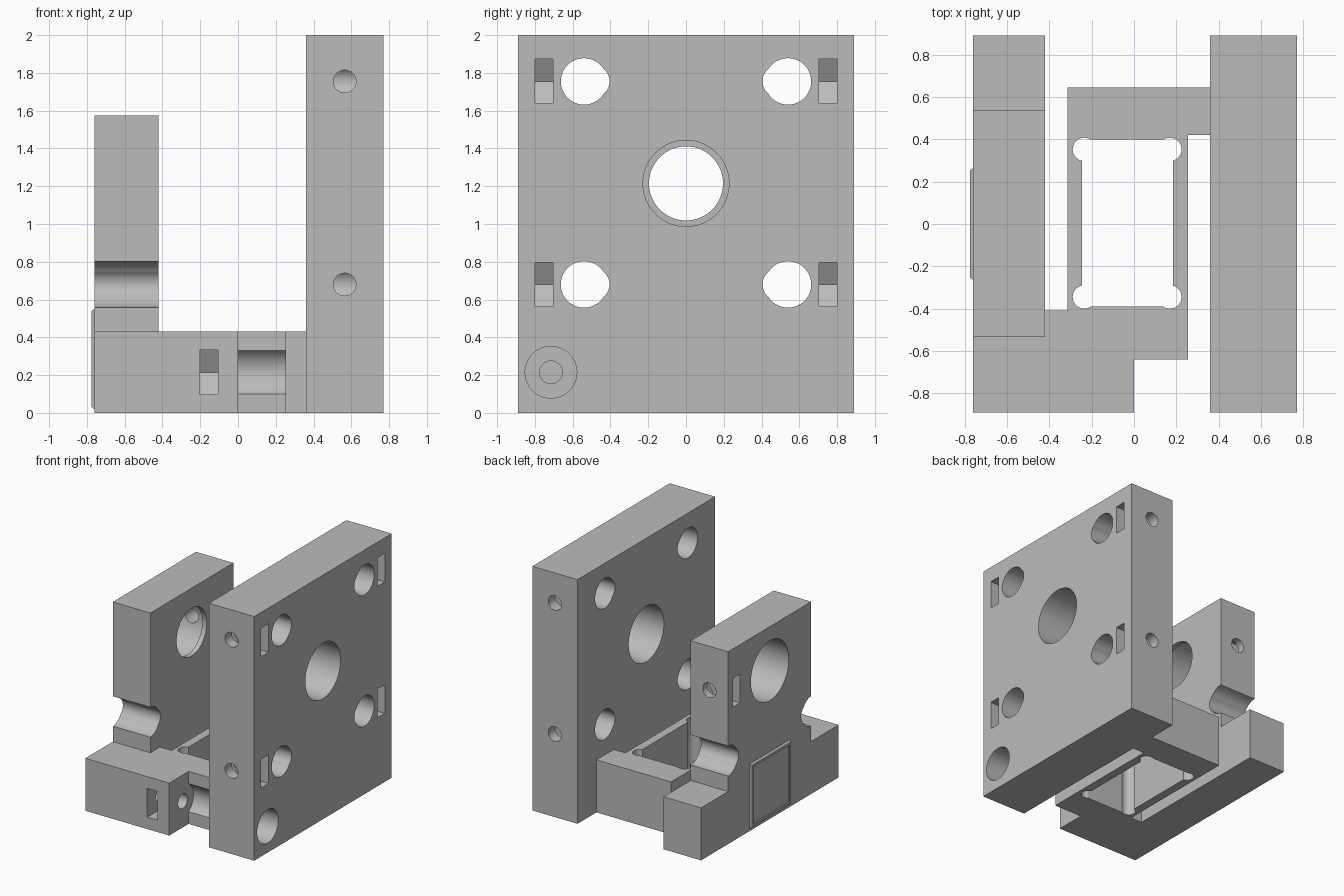
import bpy, bmesh, math
from mathutils import Vector

cube = bpy.data.objects.get("Cube")
if cube:
    bpy.data.objects.remove(cube, do_unlink=True)

grey = bpy.data.materials.new("plain_grey")
grey.use_nodes = True
colour = (0.5, 0.5, 0.5, 1)
grey.diffuse_color = colour
grey.node_tree.nodes["Principled BSDF"].inputs["Base Color"].default_value = colour


def place(axis, t, u, v):
    return {"x": (t, u, v), "y": (u, t, v), "z": (u, v, t)}[axis]


def prism(name, axis, points, lo, hi):
    """Extrude a flat outline along an axis from lo to hi."""
    bm = bmesh.new()
    face = bm.faces.new([bm.verts.new(place(axis, lo, u, v)) for u, v in points])
    made = bmesh.ops.extrude_face_region(bm, geom=[face])["geom"]
    shift = Vector(place(axis, hi - lo, 0, 0))
    bmesh.ops.translate(bm, vec=shift, verts=[g for g in made if isinstance(g, bmesh.types.BMVert)])
    bmesh.ops.recalc_face_normals(bm, faces=bm.faces)
    mesh = bpy.data.meshes.new(name)
    bm.to_mesh(mesh)
    bm.free()
    mesh.materials.append(grey)
    obj = bpy.data.objects.new(name, mesh)
    bpy.context.collection.objects.link(obj)
    return obj


def rect(u0, u1, v0, v1):
    return [(u0, v0), (u1, v0), (u1, v1), (u0, v1)]


def circle(u, v, r, n=48):
    return [(u + r * math.cos(math.tau * i / n), v + r * math.sin(math.tau * i / n)) for i in range(n)]


def cut(target, axis, points, lo, hi):
    """Remove an extruded outline from a part."""
    tool = prism("cutter", axis, points, lo, hi)
    tool.hide_render = True
    mod = target.modifiers.new("cut", "BOOLEAN")
    mod.operation, mod.solver, mod.object = "DIFFERENCE", "EXACT", tool
    bpy.context.view_layer.objects.active = target
    bpy.ops.object.modifier_apply(modifier=mod.name)
    bpy.data.objects.remove(tool, do_unlink=True)


def nut_slot(target, axis, u, v, side, lo, hi):
    """Hex nut pocket centred at u, v and open towards one side."""
    r, h, mouth = 0.136, 0.1175, u + side * 0.4
    shape = [(mouth, v - h), (u - side * r / 2, v - h), (u - side * r, v),
             (u - side * r / 2, v + h), (mouth, v + h)]
    cut(target, axis, shape, lo, hi)


def rod_hole(target, side, z, lo, hi):
    """Rod hole with a small relief towards the middle."""
    cut(target, "x", circle(side * 0.54, z, 0.123), lo, hi)
    cut(target, "x", circle(side * 0.49, z, 0.085), lo, hi)


SCREW = 0.06
BORE_Z = 1.215
ROD_LOW, ROD_HIGH = 0.68, 1.755
ADJUST_Y, ADJUST_Z = -0.715, 0.215

# Tall main plate with bore, rod holes, clamp screws and nut slots
main_plate = prism("main_plate", "x", rect(-0.89, 0.89, 0, 2), 0.36, 0.77)
cut(main_plate, "x", circle(0, BORE_Z, 0.228, 64), 0.2, 0.9)
cut(main_plate, "x", circle(ADJUST_Y, ADJUST_Z, 0.137), 0.2, 0.9)
for side in (-1, 1):
    for z in (ROD_LOW, ROD_HIGH):
        rod_hole(main_plate, side, z, 0.2, 0.9)
        cut(main_plate, "y", circle(0.565, z, SCREW, 32), *sorted((side * 0.55, side)))
        nut_slot(main_plate, "y", 0.565, z, 1, *sorted((side * 0.705, side * 0.8)))

# Flexure base with its two narrow gaps
outline = [(-0.76, -0.89), (0, -0.89), (0, -0.64), (0.255, -0.64), (0.255, 0.42), (0.36, 0.42),
           (0.36, 0.645), (-0.315, 0.645), (-0.315, -0.41), (-0.42, -0.41), (-0.42, 0.89), (-0.76, 0.89)]
flexure_base = prism("flexure_base", "z", outline, 0, 0.43)

# Central window with relieved corners
cut(flexure_base, "z", rect(-0.245, 0.185, -0.39, 0.4), -0.1, 0.6)
for x in (-0.235, 0.17):
    for y in (-0.345, 0.353):
        cut(flexure_base, "z", circle(x, y, 0.055, 32), -0.1, 0.6)

# Adjuster screw: knob clearance, screw hole and nut slot
cut(flexure_base, "x", circle(ADJUST_Y, ADJUST_Z, 0.137), 0, 0.4)
cut(flexure_base, "x", rect(-0.9, ADJUST_Y + 0.06, ADJUST_Z - 0.122, ADJUST_Z + 0.122), 0, 0.4)
cut(flexure_base, "x", circle(ADJUST_Y, ADJUST_Z, SCREW, 32), -0.3, 0.1)
nut_slot(flexure_base, "x", ADJUST_Y, ADJUST_Z, -1, -0.2, -0.105)

# Upright bracket plate with stepped bore and rod notches
bracket_plate = prism("bracket_plate", "x", rect(-0.535, 0.54, 0.43, 1.575), -0.76, -0.42)
cut(bracket_plate, "x", circle(0, BORE_Z, 0.245, 64), -0.9, -0.46)
cut(bracket_plate, "x", circle(0, BORE_Z, 0.196, 64), -0.6, -0.3)
for side in (-1, 1):
    rod_hole(bracket_plate, side, ROD_LOW, -0.9, -0.3)
cut(bracket_plate, "y", circle(-0.59, BORE_Z, SCREW, 32), 0.15, 0.7)
nut_slot(bracket_plate, "y", -0.59, BORE_Z, -1, 0.385, 0.48)

# Blank raised badge with chamfered rim and sunken field
badge = prism("badge", "x", rect(-0.265, 0.265, 0.02, 0.55), -0.775, -0.76)
for vert in badge.data.vertices:
    if vert.co.x < -0.77:
        vert.co.y *= 0.96
        vert.co.z = 0.285 + (vert.co.z - 0.285) * 0.96
cut(badge, "x", rect(-0.235, 0.235, 0.05, 0.52), -0.8, -0.766)

# Smooth round walls, keep flat faces crisp
bpy.ops.object.select_all(action="DESELECT")
for part in (main_plate, flexure_base, bracket_plate, badge):
    part.select_set(True)
bpy.context.view_layer.objects.active = main_plate
bpy.ops.object.shade_smooth_by_angle(angle=math.radians(25))
